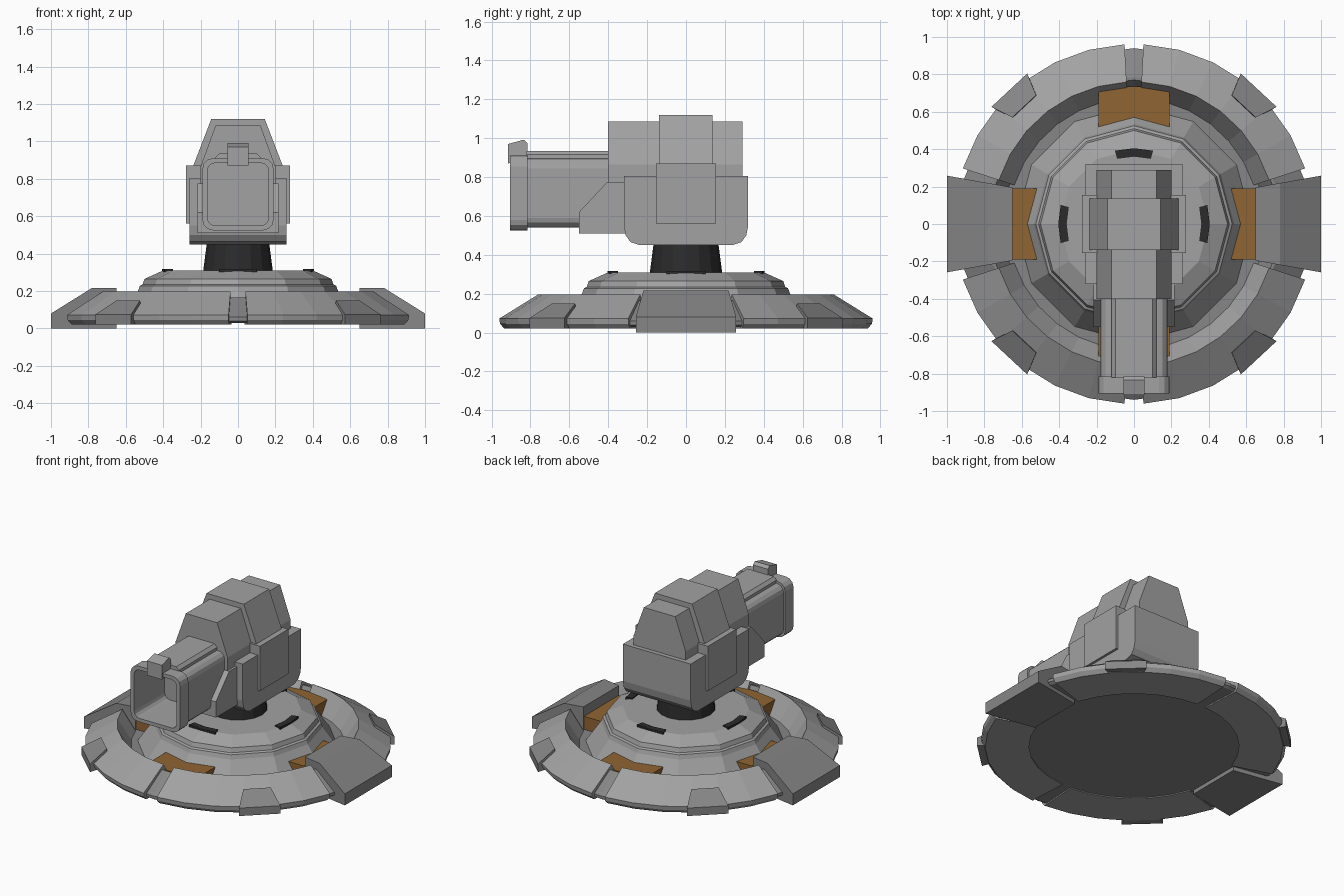
import bpy, bmesh
from math import sin, cos, radians, pi

if "Cube" in bpy.data.objects:
    bpy.data.objects.remove(bpy.data.objects["Cube"])


def material(name, col):
    m = bpy.data.materials.new(name)
    m.diffuse_color = (*col, 1)
    m.use_nodes = True
    m.node_tree.nodes["Principled BSDF"].inputs["Base Color"].default_value = m.diffuse_color
    return m


BROWN = material("brown", (0.28, 0.13, 0.033))
DARK = material("dark_grey", (0.024, 0.024, 0.024))
GREY = material("mid_grey", (0.36, 0.36, 0.36))
FOOT = material("deep_grey", (0.24, 0.24, 0.24))


def loft(name, loops, mat=GREY):
    """Skin a row of point loops and cap both ends."""
    bm = bmesh.new()
    rows = [[bm.verts.new(p) for p in loop] for loop in loops]
    n = len(rows[0])
    for a, b in zip(rows, rows[1:]):
        for i in range(n):
            j = (i + 1) % n
            bm.faces.new((a[i], a[j], b[j], b[i]))
    bm.faces.new(rows[0])
    bm.faces.new(rows[-1])
    bmesh.ops.recalc_face_normals(bm, faces=bm.faces)
    me = bpy.data.meshes.new(name)
    bm.to_mesh(me)
    bm.free()
    ob = bpy.data.objects.new(name, me)
    bpy.context.collection.objects.link(ob)
    me.materials.append(mat)
    return ob


def turned(name, profile, n, mat=GREY):
    """Stack of n-sided rings, capped at both ends."""
    return loft(name, [[(r * cos(2 * pi * i / n), r * sin(2 * pi * i / n), z)
                        for i in range(n)] for r, z in profile], mat)


def sector(name, profile, a0, a1, steps, mat=GREY):
    """Closed (r, z) section swept through part of a circle, in degrees."""
    angles = [radians(a0 + (a1 - a0) * k / steps) for k in range(steps + 1)]
    return loft(name, [[(r * cos(a), r * sin(a), z) for r, z in profile]
                       for a in angles], mat)


def along_x(name, yz, w):
    return loft(name, [[(x, y, z) for y, z in yz] for x in (-w, w)])


def along_y(name, xz, y0, y1):
    return loft(name, [[(x, y, z) for x, z in xz] for y in (y0, y1)])


def box_yz(y0, y1, z0, z1):
    return [(y0, z0), (y1, z0), (y1, z1), (y0, z1)]


def rounded(w, z0, z1, r, y):
    """Rounded rectangle in the xz plane."""
    pts = []
    for k, (cx, cz) in enumerate([(w - r, z1 - r), (r - w, z1 - r),
                                  (r - w, z0 + r), (w - r, z0 + r)]):
        for s in range(4):
            a = radians(90 * k + 30 * s)
            pts.append((cx + r * cos(a), y, cz + r * sin(a)))
    return pts


# Base: inner core with groove, covered by four armour ring segments
turned("base_core", [(0.64, 0.028), (0.92, 0.028), (0.94, 0.04), (0.94, 0.06),
                     (0.785, 0.165), (0.77, 0.165), (0.7, 0.06), (0.3, 0.06)],
       24, FOOT)
ring = [(0.66, 0.02), (0.935, 0.02), (0.958, 0.045), (0.962, 0.072),
        (0.76, 0.197), (0.67, 0.055)]
for k, (a0, a1) in enumerate([(18, 87), (93, 162), (198, 267), (273, 342)]):
    sector(f"base_ring_{k}", ring, a0, a1, 6)

# Central hub and neck
turned("hub", [(0.64, 0.05), (0.535, 0.2), (0.525, 0.228), (0.51, 0.235),
               (0.5, 0.265), (0.4, 0.31), (0.1, 0.31)], 12)
turned("neck", [(0.187, 0.3), (0.165, 0.47)], 16, DARK)

# Parts repeated around the base
for k in range(4):
    sector(f"hub_slot_{k}", box_yz(0.36, 0.405, 0.28, 0.318),
           90 * k - 14.5, 90 * k + 14.5, 2, DARK)
    block = loft(f"groove_block_{k}", [[(r, y, z) for r, z in
                 box_yz(0.5, 0.735, 0.05, 0.15)] for y in (-0.19, 0.19)], BROWN)
    block.rotation_euler.z = k * pi / 2
    pad = loft(f"edge_pad_{k}", [
        [(r, s * w, z) for r, w, z in ((0.84, 0.085, 0.03), (0.978, 0.131, 0.02),
                                       (0.978, 0.131, 0.075), (0.861, 0.087, 0.15))]
        for s in (-1, 1)], FOOT)
    pad.rotation_euler.z = radians((47, 133, 227, 313)[k])

# Side feet
for k in range(2):
    foot = loft(f"side_foot_{k}", [
        [(x, s * (0.19 + (x - 0.62) * 0.18), z) for x, z in
         ((0.65, 0), (1.0, 0), (1.0, 0.08), (0.78, 0.217), (0.65, 0.217))]
        for s in (-1, 1)], FOOT)
    foot.rotation_euler.z = k * pi

# Turret housing with rounded lower edges
half = [(0.24, 0.45), (0.285, 0.465), (0.31, 0.5), (0.32, 0.55), (0.32, 0.805)]
along_x("turret_housing", half + [(-y, z) for y, z in reversed(half)], 0.26)
along_x("side_plates", box_yz(-0.155, 0.155, 0.56, 0.87), 0.277)
along_y("upper_body", [(-0.2, 0.7), (0.2, 0.7), (0.2, 0.865), (0.12, 1.085),
                       (-0.12, 1.085), (-0.2, 0.865)], -0.4, 0.29)
along_y("upper_collar", [(-0.24, 0.8), (0.24, 0.8), (0.24, 0.868), (0.143, 1.12),
                         (-0.143, 1.12), (-0.24, 0.868)], -0.14, 0.137)

# Barrel: outer skin, thicker muzzle, hollow bore
loft("barrel", [rounded(0.178, 0.54, 0.895, 0.05, -0.3),
                rounded(0.178, 0.54, 0.895, 0.05, -0.815),
                rounded(0.19, 0.525, 0.91, 0.055, -0.815),
                rounded(0.19, 0.525, 0.91, 0.055, -0.905),
                rounded(0.163, 0.55, 0.885, 0.04, -0.905),
                rounded(0.163, 0.55, 0.885, 0.04, -0.57)])
along_x("barrel_cradle", [(-0.55, 0.51), (-0.3, 0.51), (-0.3, 0.775),
                          (-0.405, 0.775), (-0.55, 0.62)], 0.216)
along_y("barrel_rail", [(-0.12, 0.888), (0.12, 0.888), (0.12, 0.915), (0.1, 0.935),
                        (-0.1, 0.935), (-0.12, 0.915)], -0.82, -0.39)
along_x("front_sight", [(-0.915, 0.87), (-0.815, 0.89), (-0.815, 0.975),
                        (-0.835, 0.992), (-0.915, 0.97)], 0.057)
